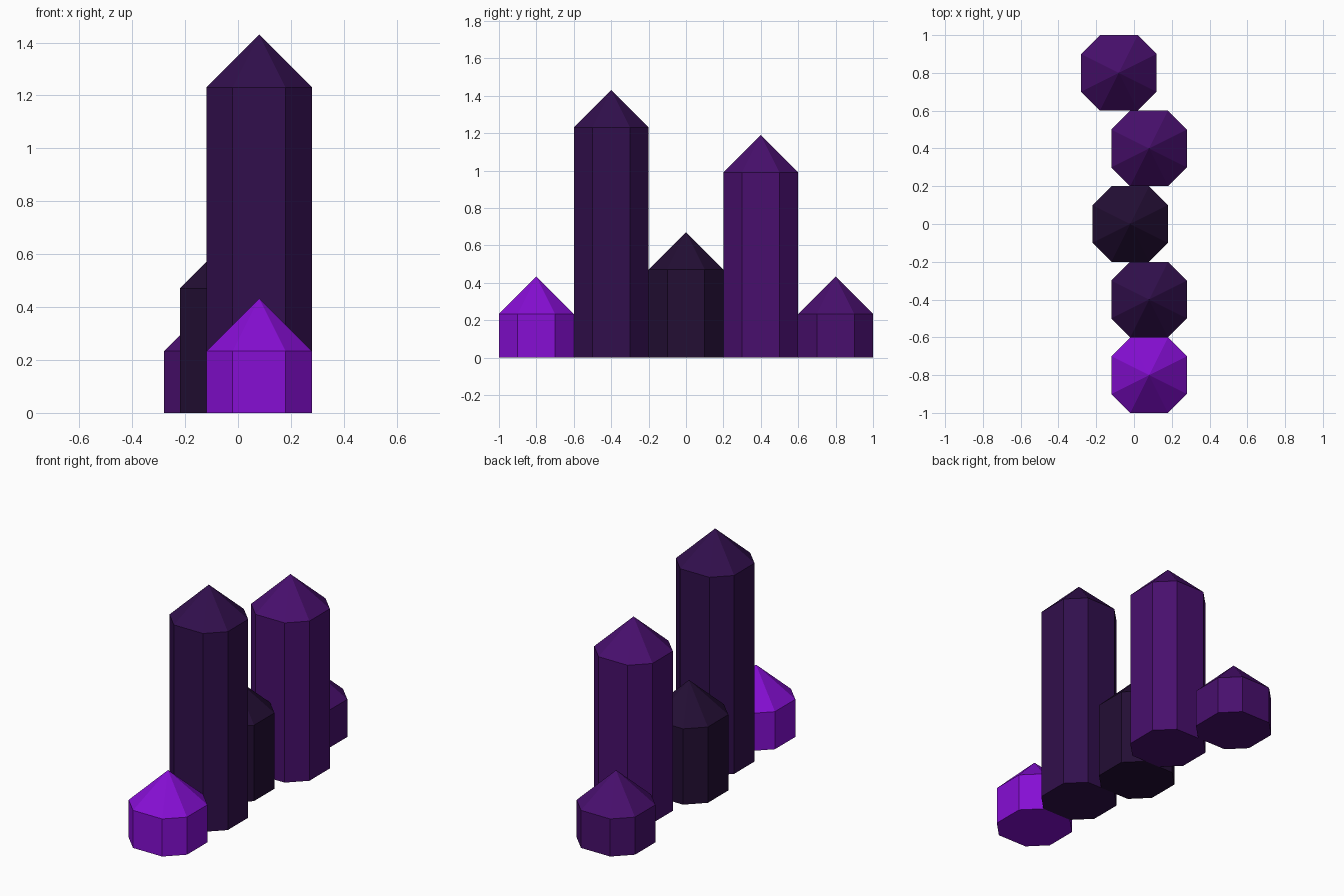
import bpy, bmesh

cube = bpy.data.objects.get("Cube")
if cube:
    bpy.data.objects.remove(cube, do_unlink=True)


def material(name, rgb):
    """Flat material from 0-255 sRGB, stored as linear values."""
    lin = [((c / 255 + 0.055) / 1.055) ** 2.4 if c > 10 else c / 255 / 12.92 for c in rgb]
    mat = bpy.data.materials.new(name)
    mat.use_nodes = True
    mat.diffuse_color = (*lin, 1)
    bsdf = mat.node_tree.nodes["Principled BSDF"]
    bsdf.inputs["Base Color"].default_value = (*lin, 1)
    bsdf.inputs["Roughness"].default_value = 0.8
    return mat


violet = material("bright violet", (134, 14, 212))
purple = material("deep purple", (72, 15, 109))
indigo = material("dark indigo", (49, 15, 76))
black = material("blackish purple", (35, 14, 52))

# Square with chamfered corners, counter-clockwise
R, C, TIP = 0.2, 0.1, 0.2
OUTLINE = [(R, -C), (R, C), (C, R), (-C, R), (-R, C), (-R, -C), (-C, -R), (C, -R)]


def crystal(name, x, y, height, mat):
    """Eight-sided column with a pointed tip."""
    bm = bmesh.new()
    low = [bm.verts.new((px, py, 0)) for px, py in OUTLINE]
    top = [bm.verts.new((px, py, height)) for px, py in OUTLINE]
    tip = bm.verts.new((0, 0, height + TIP))
    bm.faces.new(low[::-1])
    for i in range(8):
        j = (i + 1) % 8
        bm.faces.new((low[i], low[j], top[j], top[i]))
        bm.faces.new((top[i], top[j], tip))
    mesh = bpy.data.meshes.new(name)
    bm.to_mesh(mesh)
    bm.free()
    mesh.materials.append(mat)
    obj = bpy.data.objects.new(name, mesh)
    obj.location = (x, y, 0)
    bpy.context.collection.objects.link(obj)


# Row of crystals from front to back
crystal("front_short_crystal", 0.08, -0.8, 0.233, violet)
crystal("tallest_crystal", 0.08, -0.4, 1.23, indigo)
crystal("middle_crystal", -0.02, 0.0, 0.47, black)
crystal("tall_back_crystal", 0.08, 0.4, 0.99, purple)
crystal("back_short_crystal", -0.08, 0.8, 0.233, purple)
